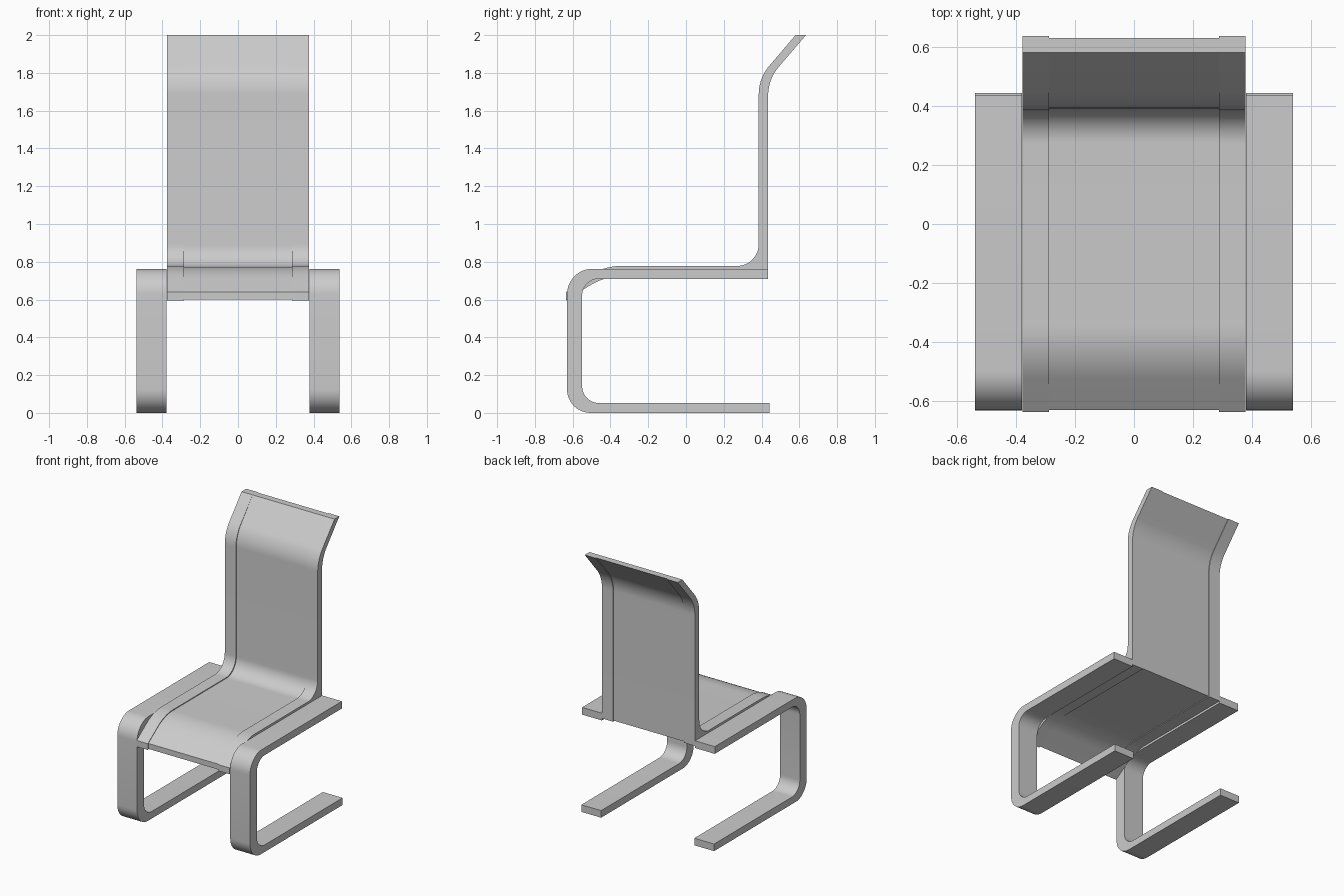
import bpy, bmesh
from math import tan, acos
from mathutils import Vector

if "Cube" in bpy.data.objects:
    bpy.data.objects.remove(bpy.data.objects["Cube"])


def rounded(points, steps=12):
    """Round each (y, z, trim) corner with an arc starting trim before it."""
    out = []
    n = len(points)
    for i, (y, z, trim) in enumerate(points):
        p = Vector((y, z))
        if not trim:
            out.append(p)
            continue
        a = (Vector(points[i - 1][:2]) - p).normalized()
        b = (Vector(points[(i + 1) % n][:2]) - p).normalized()
        half = acos(a.dot(b)) / 2
        radius = trim * tan(half)
        mid = (a + b).normalized()
        centre = p + mid * (trim ** 2 + radius ** 2) ** 0.5
        va, vb = p + a * trim - centre, p + b * trim - centre
        for k in range(steps + 1):
            t = k / steps
            out.append(centre + va.to_3d().slerp(vb.to_3d(), t).to_2d().normalized() * radius)
    return out


def extrude_profile(name, points, x0, x1):
    """Solid with a side profile, running from x0 to x1."""
    bm = bmesh.new()
    face = bm.faces.new([bm.verts.new((x0, y, z)) for y, z in rounded(points)])
    ext = bmesh.ops.extrude_face_region(bm, geom=[face], use_keep_orig=True)
    moved = [v for v in ext["geom"] if isinstance(v, bmesh.types.BMVert)]
    bmesh.ops.translate(bm, verts=moved, vec=(x1 - x0, 0, 0))
    bmesh.ops.recalc_face_normals(bm, faces=bm.faces)
    mesh = bpy.data.meshes.new(name)
    bm.to_mesh(mesh)
    bm.free()
    ob = bpy.data.objects.new(name, mesh)
    bpy.context.collection.objects.link(ob)
    bpy.ops.object.select_all(action='DESELECT')
    ob.select_set(True)
    bpy.context.view_layer.objects.active = ob
    bpy.ops.object.shade_smooth_by_angle(angle=0.5)
    return ob


def shell(d):
    """Seat and backrest outline, thinned by d."""
    return [
        (-0.635 + d, 0.64, 0),              # front lip
        (-0.44, 0.778 - d, 0.10),           # seat front bend
        (0.385 + d, 0.778 - d, 0.115),      # seat to back fillet
        (0.385 + d, 1.772, 0.085),          # headrest bend
        (0.58, 2.0, 0),                     # top edge
        (0.635 - d, 2.0, 0),
        (0.435 - d, 1.766, 0.085),
        (0.435 - d, 0.725 + d, 0),          # sharp rear corner
        (-0.43, 0.725 + d, 0.10),
        (-0.635 + d, 0.594 + d, 0),
    ]


# Cantilever leg loop: open C shape
leg = [
    (0.443, 0.0, 0), (0.443, 0.052, 0),
    (-0.55, 0.052, 0.09), (-0.55, 0.71, 0.09),
    (0.435, 0.71, 0), (0.435, 0.763, 0),
    (-0.63, 0.763, 0.135), (-0.63, 0.0, 0.125),
]

# Central panel
extrude_profile("seat_and_back_panel", shell(0.006), -0.287, 0.287)

# Thicker edge strips and legs on both sides
for side, s in (("left", -1), ("right", 1)):
    extrude_profile(side + "_edge_strip", shell(0.0), s * 0.287, s * 0.377)
    extrude_profile(side + "_leg_frame", leg, s * 0.378, s * 0.538)
